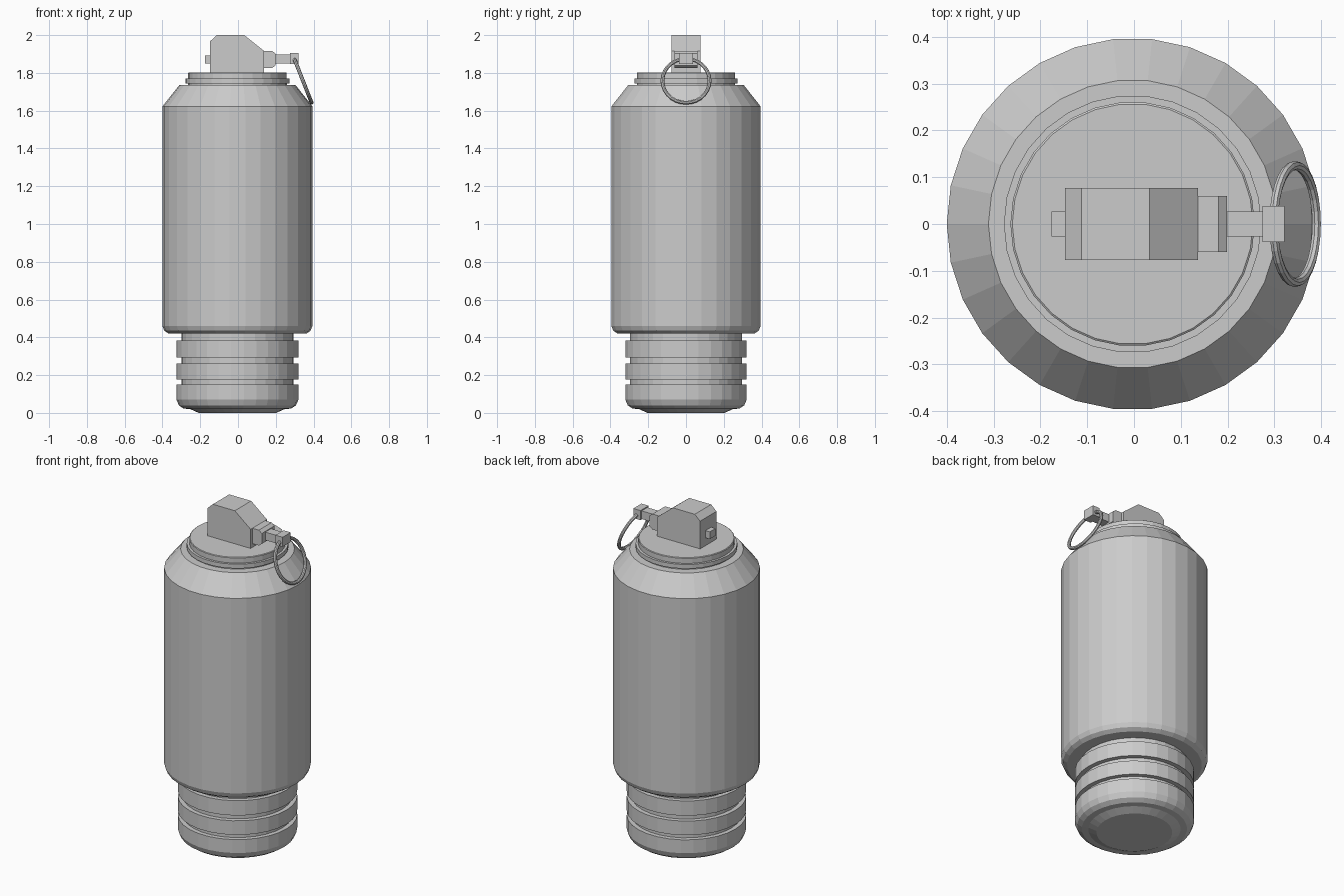
import bpy, bmesh, math
from mathutils import Matrix

if "Cube" in bpy.data.objects:
    bpy.data.objects.remove(bpy.data.objects["Cube"])

CX = -0.003   # body axis; the pull ring makes up the rest of the width
SIDES = 30


def finish(name, bm):
    bmesh.ops.recalc_face_normals(bm, faces=bm.faces)
    me = bpy.data.meshes.new(name)
    bm.to_mesh(me)
    bm.free()
    ob = bpy.data.objects.new(name, me)
    bpy.context.collection.objects.link(ob)
    return ob


def lathe(name, profile):
    """Revolve (radius, z) points and cap both ends."""
    bm = bmesh.new()
    rings = []
    for r, z in profile:
        rings.append([bm.verts.new((CX + r * math.cos(2 * math.pi * i / SIDES),
                                    r * math.sin(2 * math.pi * i / SIDES), z))
                      for i in range(SIDES)])
    for a, b in zip(rings, rings[1:]):
        for i in range(SIDES):
            j = (i + 1) % SIDES
            bm.faces.new((a[i], a[j], b[j], b[i]))
    bm.faces.new(rings[0])
    bm.faces.new(rings[-1])
    return finish(name, bm)


def slab(name, outline, half):
    """Extrude an (x, z) outline symmetrically along y."""
    bm = bmesh.new()
    face = bm.faces.new([bm.verts.new((x, -half, z)) for x, z in outline])
    ext = bmesh.ops.extrude_face_region(bm, geom=[face])
    moved = [v for v in ext["geom"] if isinstance(v, bmesh.types.BMVert)]
    bmesh.ops.translate(bm, verts=moved, vec=(0, 2 * half, 0))
    return finish(name, bm)


def box(name, x0, x1, z0, z1, half):
    return slab(name, [(x0, z0), (x1, z0), (x1, z1), (x0, z1)], half)


# Ribbed base, canister body and stepped lid
base = [(0.205, 0), (0.25, 0.02), (0.285, 0.023), (0.31, 0.04), (0.323, 0.07)]
for z0, z1 in ((0.15, 0.178), (0.262, 0.294)):
    base += [(0.323, z0), (0.297, z0), (0.297, z1), (0.323, z1)]
base += [(0.323, 0.382), (0.297, 0.382), (0.297, 0.43)]
lathe("ribbed_base", base)
lathe("canister_body", [(0.29, 0.42), (0.365, 0.42), (0.387, 0.435), (0.397, 0.46),
                        (0.397, 1.623), (0.308, 1.735), (0.25, 1.735)])
lathe("lid", [(0.262, 1.73), (0.262, 1.745), (0.275, 1.745), (0.275, 1.77),
              (0.261, 1.77), (0.261, 1.80), (0.257, 1.803)])

# Fuse housing with sloped top
slab("fuse_housing", [(-0.147, 1.80), (0.137, 1.80), (0.137, 1.917), (0.033, 2.0),
                      (-0.112, 2.0), (-0.147, 1.968)], 0.077)
box("rear_nub", -0.176, -0.14, 1.85, 1.893, 0.027)

# Collar, pin rod and pin head
slab("pin_collar", [(0.13, 1.825), (0.18, 1.825), (0.199, 1.84), (0.199, 1.902),
                    (0.18, 1.917), (0.13, 1.917)], 0.06)
box("pin_rod", 0.19, 0.28, 1.85, 1.898, 0.027)
box("pin_head", 0.274, 0.321, 1.847, 1.904, 0.038)

# Tilted pull ring
bpy.ops.mesh.primitive_torus_add(major_radius=0.125, minor_radius=0.01,
                                 major_segments=28, minor_segments=8)
ring = bpy.context.object
ring.name = "pull_ring"
ring.data.transform(Matrix.Translation((0.344, 0, 1.758)) @
                    Matrix.Rotation(math.radians(68.5), 4, 'Y'))
